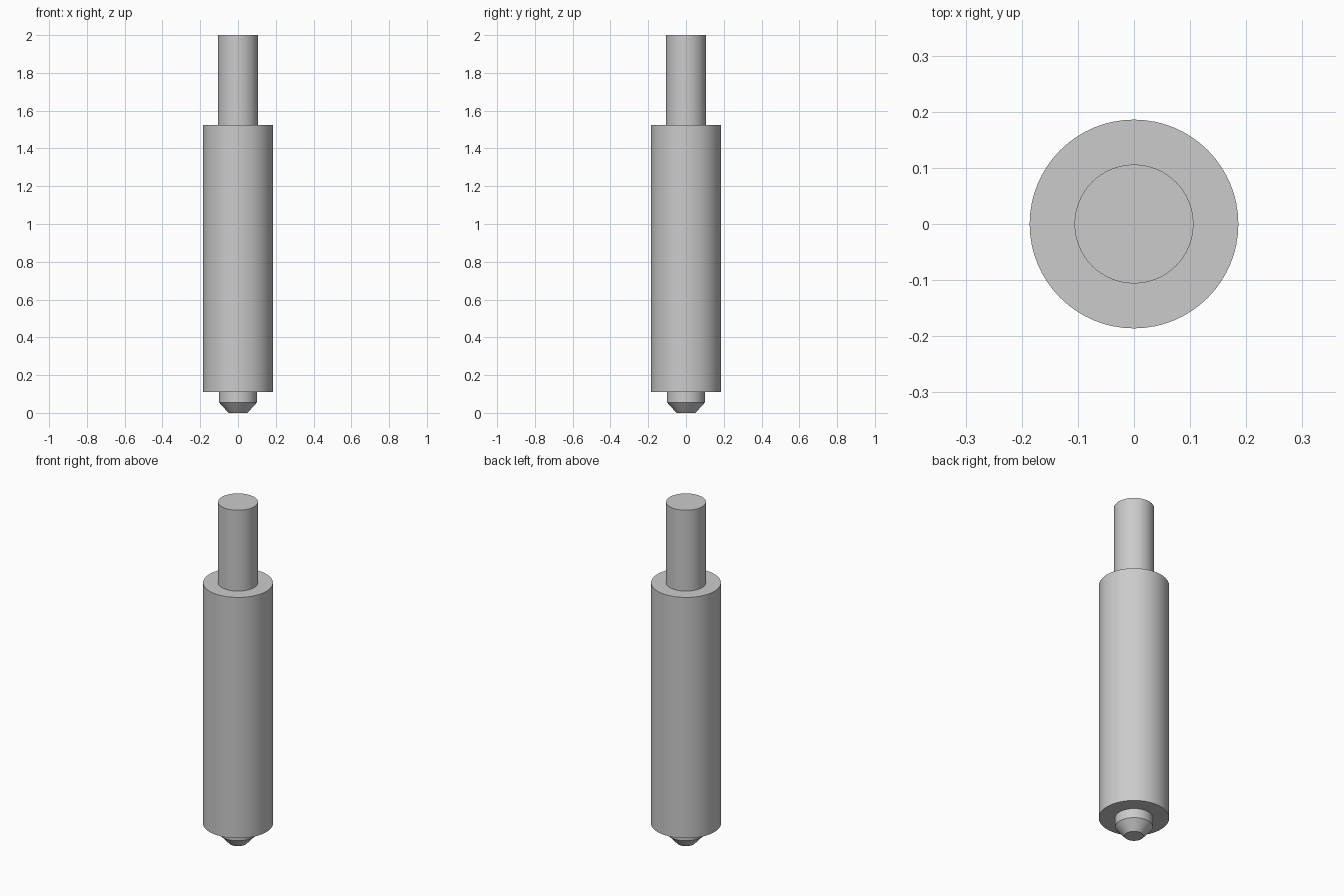
import bpy
import bmesh
import math
from mathutils import Matrix

cube = bpy.data.objects.get("Cube")
if cube:
    bpy.data.objects.remove(cube, do_unlink=True)

SIDES = 64

# Single plain grey finish
grey = bpy.data.materials.new("light_grey")
grey.use_nodes = True
colour = (0.6, 0.6, 0.6, 1)
grey.diffuse_color = colour
grey.node_tree.nodes["Principled BSDF"].inputs["Base Color"].default_value = colour


def turned_part(name, profile):
    """Revolve (radius, height) points around z and cap both ends."""
    bm = bmesh.new()
    rings = []
    for radius, height in profile:
        ring = bmesh.ops.create_circle(
            bm, segments=SIDES, radius=radius,
            matrix=Matrix.Translation((0, 0, height)))
        rings.append(ring["verts"])
    for low, high in zip(rings, rings[1:]):
        for i in range(SIDES):
            j = (i + 1) % SIDES
            bm.faces.new((low[i], low[j], high[j], high[i]))
    bm.faces.new(rings[0])
    bm.faces.new(rings[-1])
    bmesh.ops.recalc_face_normals(bm, faces=bm.faces)
    mesh = bpy.data.meshes.new(name)
    bm.to_mesh(mesh)
    bm.free()
    mesh.materials.append(grey)
    part = bpy.data.objects.new(name, mesh)
    bpy.context.collection.objects.link(part)
    bpy.ops.object.select_all(action="DESELECT")
    part.select_set(True)
    bpy.context.view_layer.objects.active = part
    bpy.ops.object.shade_smooth_by_angle(angle=math.radians(30))
    return part


# Chamfered tip, main barrel and upper shaft, stacked end to end
turned_part("tip", [(0.05, 0), (0.1, 0.055), (0.1, 0.11)])
turned_part("barrel", [(0.186, 0.11), (0.186, 1.525)])
turned_part("shaft", [(0.106, 1.525), (0.106, 2)])
